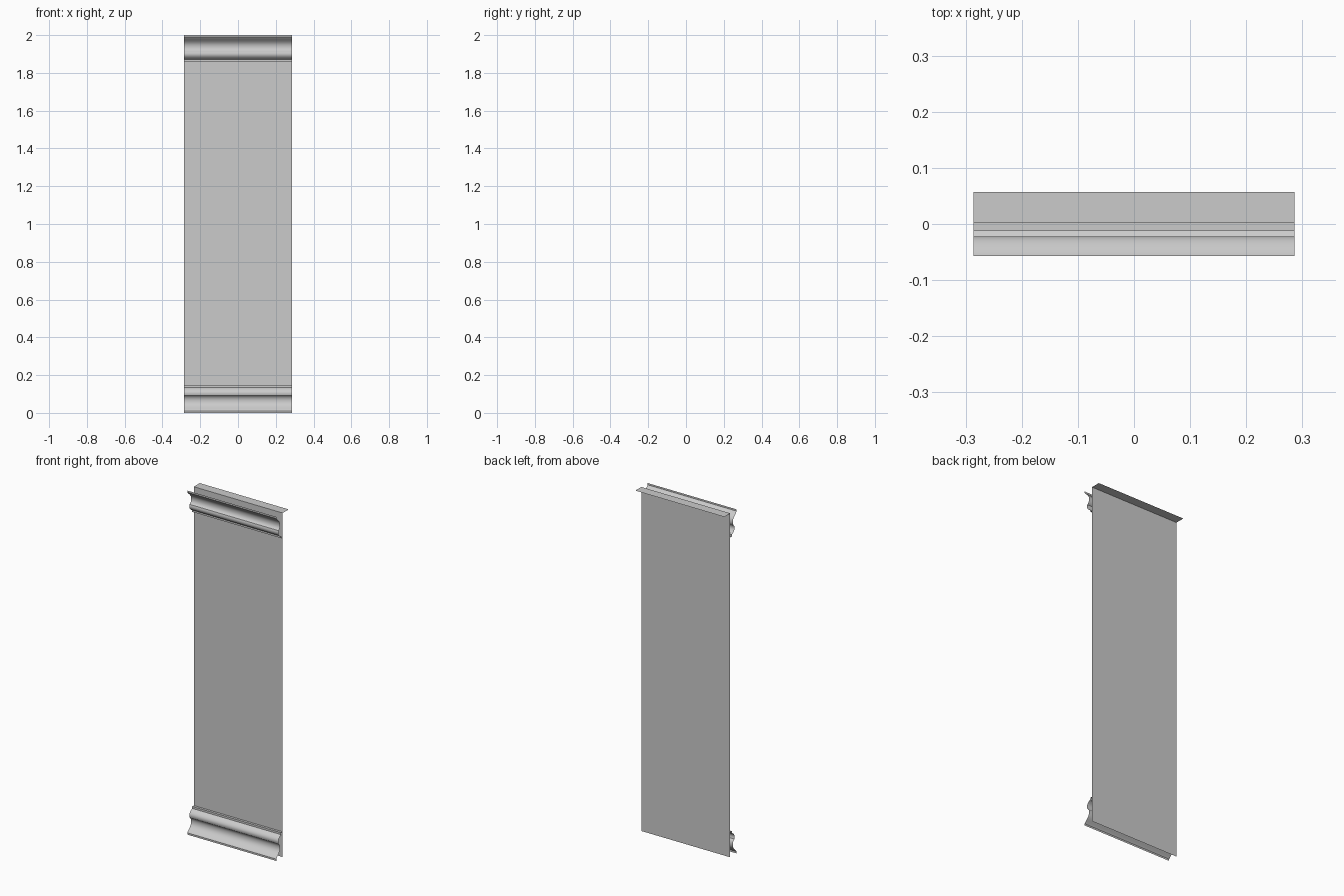
import bpy
import math
from mathutils import Vector
from mathutils.geometry import interpolate_bezier

if "Cube" in bpy.data.objects:
    bpy.data.objects.remove(bpy.data.objects["Cube"])

HALF = 0.286      # half width
FRONT = -0.057    # most forward edge of the mouldings
WALL = 0.002      # plane of the panel
BACK = 0.057      # rear edge of the top flange


def sheet(name, profile, smooth=False):
    """Extrude an open (y, z) profile, listed top to bottom, across the width."""
    verts = [(x, y, z) for y, z in profile for x in (-HALF, HALF)]
    faces = [(2 * i, 2 * i + 2, 2 * i + 3, 2 * i + 1) for i in range(len(profile) - 1)]
    mesh = bpy.data.meshes.new(name)
    mesh.from_pydata(verts, [], faces)
    obj = bpy.data.objects.new(name, mesh)
    bpy.context.collection.objects.link(obj)
    if smooth:
        bpy.ops.object.select_all(action='DESELECT')
        obj.select_set(True)
        bpy.context.view_layer.objects.active = obj
        bpy.ops.object.shade_smooth_by_angle(angle=math.radians(35))
    return obj


def curve(a, b, c, d, n=12):
    return [(p.x, p.y) for p in interpolate_bezier(*map(Vector, (a, b, c, d)), n)]


# Moulding profile as (y, distance from the panel end): lip, cove, bead, return
cove = curve((FRONT, 0.010), (-0.046, 0.026), (-0.020, 0.035), (-0.022, 0.065))
flare = curve((-0.022, 0.065), (-0.023, 0.076), (-0.029, 0.084), (-0.036, 0.088), 7)
bead = curve((-0.038, 0.095), (-0.041, 0.110), (-0.030, 0.122), (-0.012, 0.130), 10)
moulding = [(FRONT, 0.0)] + cove + flare[1:] + bead + [(-0.012, 0.141), (WALL, 0.141)]

# Crown at the top, the same profile upside down at the base
sheet("crown_moulding", [(y, 2 - d) for y, d in moulding], smooth=True)
sheet("base_moulding", [(y, d * 1.04) for y, d in reversed(moulding)], smooth=True)

# Flat panel, split where the mouldings meet it
sheet("wall_panel", [(WALL, 2.0), (WALL, 1.859), (WALL, 0.147), (WALL, 0.0)])

# Flange running backwards from the top of the panel
sheet("top_flange", [(BACK, 2.0), (WALL, 2.0)])
